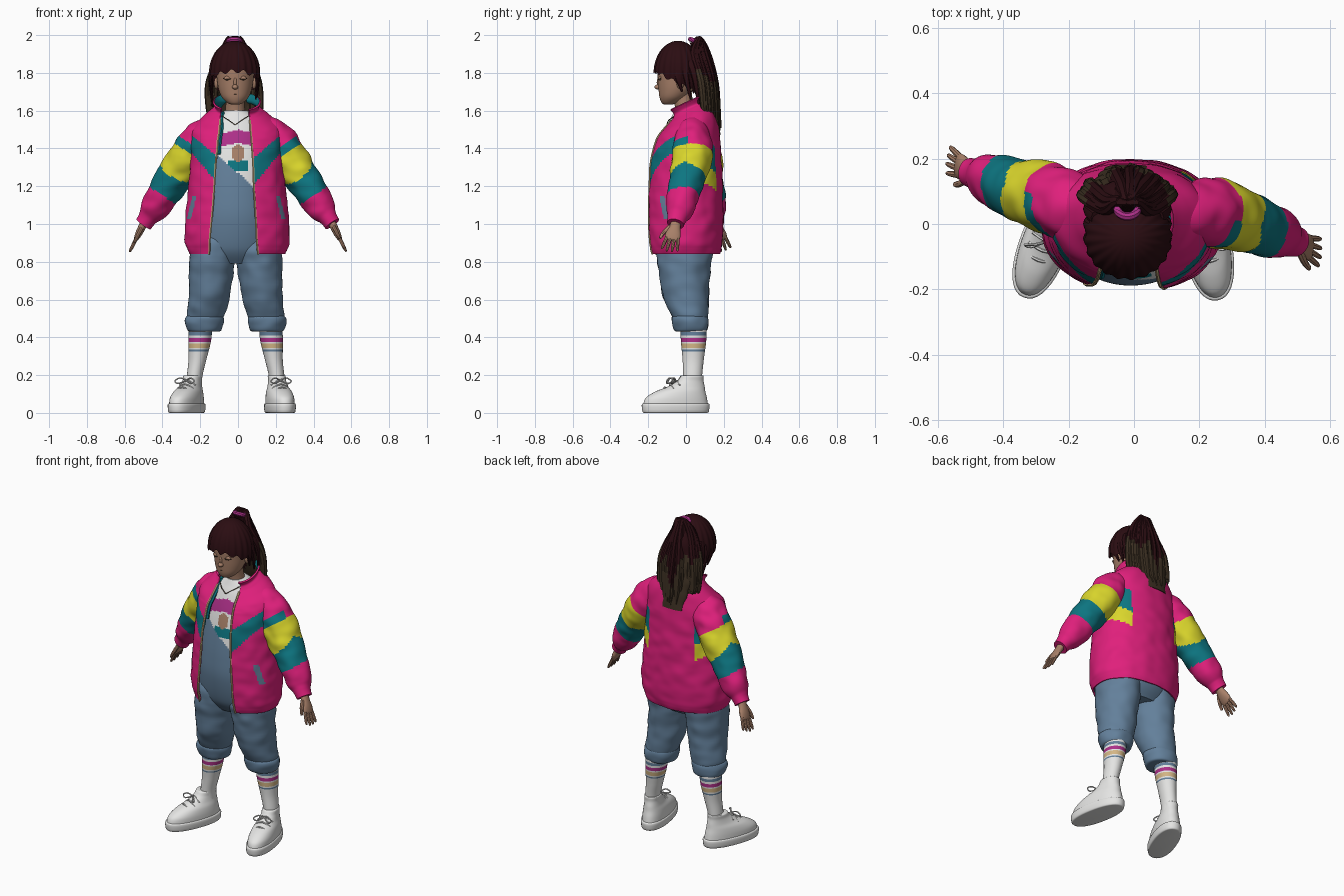
import bpy, bmesh, math, random
from mathutils import Vector, Matrix, noise

random.seed(4)
if "Cube" in bpy.data.objects:
    bpy.data.objects.remove(bpy.data.objects["Cube"])


def material(name, *rgb):
    m = bpy.data.materials.new(name)
    m.use_nodes = True
    m.diffuse_color = (*rgb, 1)
    m.node_tree.nodes["Principled BSDF"].inputs["Base Color"].default_value = (*rgb, 1)
    return m


pink = material("hot pink", .74, .014, .2)
teal = material("teal", .004, .18, .22)
yellow = material("yellow", .7, .67, .025)
denim = material("denim blue", .125, .215, .325)
white = material("white", .78, .78, .77)
skin = material("skin", .39, .215, .14)
maroon = material("dark maroon hair", .024, .004, .006)
brown = material("brown hair", .045, .029, .016)
magenta = material("magenta", .42, .03, .25)
sand = material("sand", .66, .47, .24)
made = []


def surface(name, rings, mats, rule=None, closed=True, caps=True):
    """Skin a list of point rings; rule(centre) picks a colour per face."""
    bm = bmesh.new()
    grid = [[bm.verts.new(p) for p in r] for r in rings]
    n = len(grid[0])
    for a, b in zip(grid, grid[1:]):
        for i in range(n if closed else n - 1):
            k = (i + 1) % n
            bm.faces.new((a[i], a[k], b[k], b[i]))
    if caps and closed:
        bm.faces.new(grid[0])
        bm.faces.new(grid[-1])
    bmesh.ops.remove_doubles(bm, verts=bm.verts, dist=1e-5)
    if closed:
        bmesh.ops.recalc_face_normals(bm, faces=bm.faces)
    mesh = bpy.data.meshes.new(name)
    for m in mats:
        mesh.materials.append(m)
    if rule:
        for f in bm.faces:
            f.material_index = mats.index(rule(f.calc_center_median()))
    bm.to_mesh(mesh)
    bm.free()
    ob = bpy.data.objects.new(name, mesh)
    bpy.context.collection.objects.link(ob)
    made.append(ob)
    return ob


def spline(pts, step):
    """Smooth interpolation through tuples of any length."""
    out = []
    for i in range(len(pts) - 1):
        p0, p1, p2, p3 = (pts[max(i - 1, 0)], pts[i], pts[i + 1], pts[min(i + 2, len(pts) - 1)])
        for k in range(step):
            t = k / step
            out.append([b + .5 * t * (c - a + t * (2 * a - 5 * b + 4 * c - d + t * (3 * (b - c) + d - a)))
                        for a, b, c, d in zip(p0, p1, p2, p3)])
    return out + [list(pts[-1])]


def loft(name, secs, mats, rule=None, n=40, step=6, flat=True, power=1, fold=0, gap=None, lean=0):
    """Loft ellipses (x, y, z, rx, ry); gap(z) leaves the front open, lean tips the collar forward."""
    path = spline(secs, step)
    rings = []
    for i, (x, y, z, rx, ry) in enumerate(path):
        c, rx, ry = Vector((x, y, z)), max(rx, .001), max(ry, .001)
        u, v = Vector((1, 0, 0)), Vector((0, 1, 0))
        if not flat:
            d = Vector(path[min(i + 1, len(path) - 1)][:3]) - Vector(path[max(i - 1, 0)][:3])
            d.normalize()
            u = v.cross(d).normalized()
            v = d.cross(u)
        lo, hi, count = 0, math.tau, n
        if gap:
            left, right = gap(z)
            lo = math.asin(min(1, (right - x) / rx) ** (1 / power))
            hi -= math.asin(min(1, (x - left) / rx) ** (1 / power))
            count = n - 1
        ring = []
        for k in range(n):
            a = lo + (hi - lo) * k / count
            s, co = math.sin(a), -math.cos(a)
            p = u * math.copysign(abs(s) ** power * rx, s) + v * math.copysign(abs(co) ** power * ry, co)
            q = c + p
            w = noise.noise(Vector((q.x * 13, q.y * 13, q.z * 17))) * fold
            q = c + p * (1 + w)
            q.z += lean * (q.y - .03) * min(1, max(0, (z - 1.45) / .15))
            ring.append(q)
        rings.append(ring)
    return surface(name, rings, mats, rule, closed=not gap), rings


def cord(name, pts, r, mat, n=6, step=3):
    return loft(name, [(*p, r, r) for p in pts], [mat], n=n, step=step, flat=False)[0]


def ball(name, loc, size, mat):
    bm = bmesh.new()
    bmesh.ops.create_uvsphere(bm, u_segments=16, v_segments=10, radius=1)
    bm.transform(Matrix.Translation(loc) @ Matrix.Diagonal((*size, 1)))
    mesh = bpy.data.meshes.new(name)
    bm.to_mesh(mesh)
    bm.free()
    mesh.materials.append(mat)
    ob = bpy.data.objects.new(name, mesh)
    bpy.context.collection.objects.link(ob)
    made.append(ob)


# Shirt and bib
def torso_paint(c):
    if c.z < 1.27 - .9 * c.x:
        return denim
    if c.y < -.05:
        if 1.43 < c.z + .25 * abs(c.x) < 1.5:
            return magenta
        if (c.x ** 2 + ((c.z - 1.375) * .75) ** 2) < .033 ** 2:
            return skin
        if 1.285 < c.z < 1.34 and abs(c.x) < .055:
            return teal
    return white


loft("shirt_and_bib", [(-.015, 0, .79, .17, .1), (-.015, 0, .87, .215, .155), (-.01, 0, 1.02, .228, .186),
     (-.01, 0, 1.15, .218, .184), (-.01, .005, 1.3, .205, .17), (-.01, .01, 1.42, .195, .148),
     (-.01, .015, 1.52, .165, .116), (-.01, .01, 1.57, .11, .085), (-.01, 0, 1.6, .06, .06)],
     [denim, white, magenta, skin, teal], torso_paint, n=120, step=14)


# Jacket body with collar and teal lining
def jacket_paint(c):
    ax = abs(c.x + .01)
    if c.y < .03:
        if 1.18 + (ax - .07) * 1.2 < c.z < 1.33 + (ax - .07) * .85:
            return teal
        if c.y < -.03 and 1.03 < c.z < 1.15 and abs(ax - .235 + (c.z - 1.09) * .25) < .011:
            return denim
    elif ax > .155:
        edge = c.z - (ax - .155) * .6
        if 1.27 < edge < 1.41:
            return teal
        if 1.17 < edge <= 1.27:
            return yellow
    return pink


jacket, rings = loft("jacket_body", [(-.005, -.005, .84, .255, .184), (-.005, -.005, .87, .266, .192),
    (-.005, -.005, .92, .276, .2), (-.005, -.005, 1.05, .272, .202), (-.005, -.005, 1.2, .256, .199),
    (-.005, 0, 1.35, .246, .188), (-.005, .01, 1.45, .245, .17), (-.005, .015, 1.52, .228, .15),
    (-.005, .02, 1.57, .175, .125), (-.005, .02, 1.605, .133, .102), (-.005, .015, 1.625, .115, .095),
    (-.005, .01, 1.655, .128, .106)], [pink, teal, yellow, denim] + [teal] * 4, jacket_paint, n=150, step=12,
    power=.92, fold=.025, gap=lambda z: (-.155 + .08 * (z - .84), .105 - .055 * (z - .84)), lean=.45)
shell = jacket.modifiers.new("lining", "SOLIDIFY")
shell.thickness, shell.offset, shell.material_offset = .01, -1, 4
for side, k in (("left", 0), ("right", -1)):
    cord(side + "_zip", [r[k] for r in rings[:-24:8]], .006, sand)
cord("lining_edge", [r[-1] + Vector((.012, .008, 0)) for r in rings[62:-8:6]], .01, teal)


# Sleeves and hands
def sleeve_paint(c):
    d = abs(c.x) * .55 - c.z * .83
    axis = .09 - .25 * c.x if c.x > 0 else -.005 - .32 * c.x
    edge = -.89 + .45 * abs(c.y - axis)
    if -1.0 < d < edge:
        return yellow
    if edge <= d < -.735 or (-1.045 < d <= -1.0 and c.y < axis):
        return teal
    return pink


def hand(side, wrist, tip):
    d = (tip - wrist).normalized()
    u = Vector((0, 1, 0)).cross(d).normalized()
    v = d.cross(u)

    def at(along, across):
        return wrist + d * along + v * across
    loft(side + "_palm", [(*at(t, 0), a, b) for t, a, b in
         ((-.03, .022, .026), (.02, .02, .03), (.06, .018, .04), (.09, .012, .038), (.1, .004, .03))],
         [skin], n=16, flat=False)
    for i in range(4):
        k = (i - 1.5) * .019
        reach = .165 - .008 * abs(i - 1.3)
        loft(side + "_finger", [(*at(.08, k), .009, .01), (*at(.13, k * 1.3), .009, .009),
             (*at(reach, k * 1.45), .006, .006), (*at(reach + .005, k * 1.45), .001, .001)],
             [skin], n=8, step=3, flat=False)
    loft(side + "_thumb", [(*at(.02, -.025), .011, .013), (*at(.06, -.05), .01, .011),
         (*at(.095, -.062), .007, .008), (*at(.1, -.063), .001, .001)], [skin], n=8, step=3, flat=False)


arm = [(.12, 1.5, .075), (.19, 1.45, .1), (.265, 1.35, .106), (.36, 1.215, .091),
       (.44, 1.085, .076), (.475, 1.035, .052), (.5, 1.0, .046)]
depths = {"left": (.03, .035, .03, 0, -.03, -.045, -.055), "right": (.04, .055, .08, .11, .14, .15, .158)}
for side, sx, tip_y in (("left", 1, -.09), ("right", -1, .2)):
    ys = depths[side]
    loft(side + "_sleeve", [(sx * x, y, z, r, r) for (x, z, r), y in zip(arm, ys)],
         [pink, teal, yellow], sleeve_paint, n=80, step=18, flat=False, fold=.1)
    hand(side, Vector((sx * .5, ys[-1], 1.0)), Vector((sx * .575, tip_y, .85)))


# Trouser legs, rolled cuffs, striped socks
def sock_paint(c):
    for lo, hi, m in ((.409, .425, denim), (.376, .398, magenta), (.342, .368, sand), (.324, .335, denim)):
        if lo < c.z < hi:
            return m
    return white


for side, sx, off in (("left", 1, 0), ("right", -1, .025)):
    def X(x):
        return sx * (x + off)
    loft(side + "_trouser_leg", [(X(.085), -.005, .94, .11, .135), (X(.105), -.008, .86, .125, .148),
         (X(.115), -.01, .77, .12, .138),
         (X(.127), 0, .62, .108, .12), (X(.145), .02, .52, .1, .098), (X(.152), .025, .47, .08, .08)],
         [denim], step=10, n=48, fold=.06)
    loft(side + "_trouser_cuff", [(X(.153), .025, .43, .065, .07), (X(.153), .025, .437, .088, .085),
         (X(.153), .022, .475, .102, .096), (X(.15), .02, .505, .1, .096), (X(.148), .02, .52, .085, .08)],
         [denim], n=48, fold=.08)
    loft(side + "_sock", [(X(.172), .04, .47, .062, .07), (X(.178), .04, .38, .06, .067),
         (X(.19), .038, .28, .047, .056), (X(.205), .035, .19, .041, .05), (X(.205), .035, .12, .04, .05)],
         [white, denim, magenta, sand], sock_paint, step=24)

# Shoes, modelled straight and then turned outwards
for side, x, turn in (("left", .222, 11), ("right", -.272, -21)):
    start = len(made)
    loft(side + "_shoe_sole", [(0, 0, 0, .064, .168), (0, 0, .006, .073, .178), (0, 0, .042, .076, .182),
         (0, 0, .05, .07, .176)], [white], power=.88, step=3)
    loft(side + "_shoe_upper", [(0, 0, .045, .07, .174), (0, .004, .08, .069, .164), (0, .025, .112, .063, .135),
         (0, .058, .14, .052, .098), (0, .08, .17, .046, .07), (0, .09, .195, .046, .06),
         (0, .09, .198, .036, .05)], [white], power=.92)
    for i in range(3):
        y, z = -.06 + i * .032, .135 + i * .018
        cord("shoelace", [(-.045, y + .01, z - .025), (0, y, z), (.045, y + .01, z - .025)], .005, white)
    for s in (-1, 1):
        cord("lace_bow", [(0, 0, .172), (s * .03, -.02, .185), (s * .055, -.03, .168),
             (s * .035, -.03, .156), (0, 0, .172)], .004, white)
    for ob in made[start:]:
        ob.location = (x, -.055, 0)
        ob.rotation_euler.z = math.radians(turn)

# Head and face with lowered eyelids
fx = -.015
loft("neck", [(fx, .01, 1.53, .06, .058), (fx, -.01, 1.63, .05, .05), (fx, -.025, 1.7, .05, .055)], [skin])
loft("head", [(fx, -.095, 1.632, .02, .02), (fx, -.086, 1.642, .042, .043), (fx, -.07, 1.67, .07, .07),
     (fx, -.055, 1.71, .087, .09), (fx, -.045, 1.76, .096, .104), (fx, -.04, 1.82, .1, .112),
     (fx, -.04, 1.89, .09, .1), (fx, -.04, 1.94, .05, .06)], [skin])
ball("nose", (fx, -.149, 1.725), (.016, .018, .013), skin)
ball("nose_bridge", (fx, -.143, 1.75), (.009, .012, .03), skin)
ball("lips", (fx, -.132, 1.686), (.024, .01, .009), skin)
cord("mouth_line", [(fx - .022, -.133, 1.688), (fx, -.142, 1.686), (fx + .022, -.133, 1.688)], .002, brown)
for s in (-1, 1):
    ball("eyelid", (fx + s * .04, -.137, 1.772), (.019, .009, .012), skin)
    cord("eyelashes", [(fx + s * .02, -.143, 1.77), (fx + s * .04, -.146, 1.765), (fx + s * .062, -.134, 1.77)],
         .0025, brown)
    ball("ear", (fx + s * .1, -.03, 1.745), (.012, .02, .03), skin)
    cord("necklace", [(fx + s * .07, -.058, 1.572), (fx + s * .035, -.091, 1.55), (fx, -.102, 1.525)], .0025, brown)

# Hair cap with grooves and a ragged fringe
cap = []
for j in range(25):
    ring = []
    for i in range(120):
        a = math.tau * i / 120
        phi = (1.52 + .75 * (1 - math.cos(a)) / 2 + .06 * math.sin(a * 13)) * j / 24
        g = 1 + .025 * math.sin(a * 20) * math.sin(phi)
        ring.append(Vector((-.018 + .133 * g * math.sin(phi) * math.sin(a),
                            -.042 - .127 * g * math.sin(phi) * math.cos(a), 1.8 + .17 * math.cos(phi))))
    cap.append(ring)
surface("hair_cap", cap, [maroon], caps=False)


# High ponytail made of tapering locks
def lock_paint(c):
    return brown if c.z < 1.66 + 1.4 * abs(c.x + .02) + .06 * math.sin(c.x * 60) else maroon


loft("ponytail_core", [(-.02, .04, 1.96, .03, .02), (-.02, .08, 1.9, .06, .045), (-.02, .1, 1.75, .1, .045),
     (-.02, .135, 1.6, .1, .03), (-.02, .17, 1.47, .07, .012)], [maroon, brown], lock_paint, fold=.2)
for i in range(46):
    dx = -.135 + .27 * i / 45
    back = .155 - .06 * abs(dx) / .135 + random.uniform(-.02, .01)
    end = 1.43 + random.uniform(0, .08) + abs(dx) * .8
    cx, r = -.02, random.uniform(.014, .022)
    loft("ponytail_lock", [(cx + dx * .1, .035, 1.945, .008, .008), (cx + dx * .2, .07, 1.983, .014, .014),
         (cx + dx * .5, back - .04, 1.9, r, r), (cx + dx * .95 + random.uniform(-.01, .01), back, 1.75, r, r),
         (cx + dx * .98, back + .015, 1.6, r, r * .8),
         (cx + dx * .85 + random.uniform(-.012, .012), back + .03, end, .003, .003)],
         [maroon, brown], lock_paint, n=8, step=5, flat=False)
for s in (-1, 1):
    for k in range(3):
        loft("side_lock", [(-.02 + s * .1, -.06 + k * .04, 1.86, .012, .02),
             (-.02 + s * .124, -.045 + k * .045, 1.78, .012, .016),
             (-.02 + s * .114, -.02 + k * .045, 1.7 - k * .04, .004, .005)], [maroon], n=8, flat=False)
cord("hair_tie", [(-.02 + .03 * math.cos(t * math.tau / 12), .045 + .022 * math.sin(t * math.tau / 12),
     1.97 - .008 * math.sin(t * math.tau / 12)) for t in range(13)], .013, magenta, n=8)

bpy.ops.object.select_all(action="DESELECT")
for ob in made:
    ob.select_set(True)
bpy.context.view_layer.objects.active = made[0]
bpy.ops.object.shade_smooth_by_angle(angle=math.radians(40))
